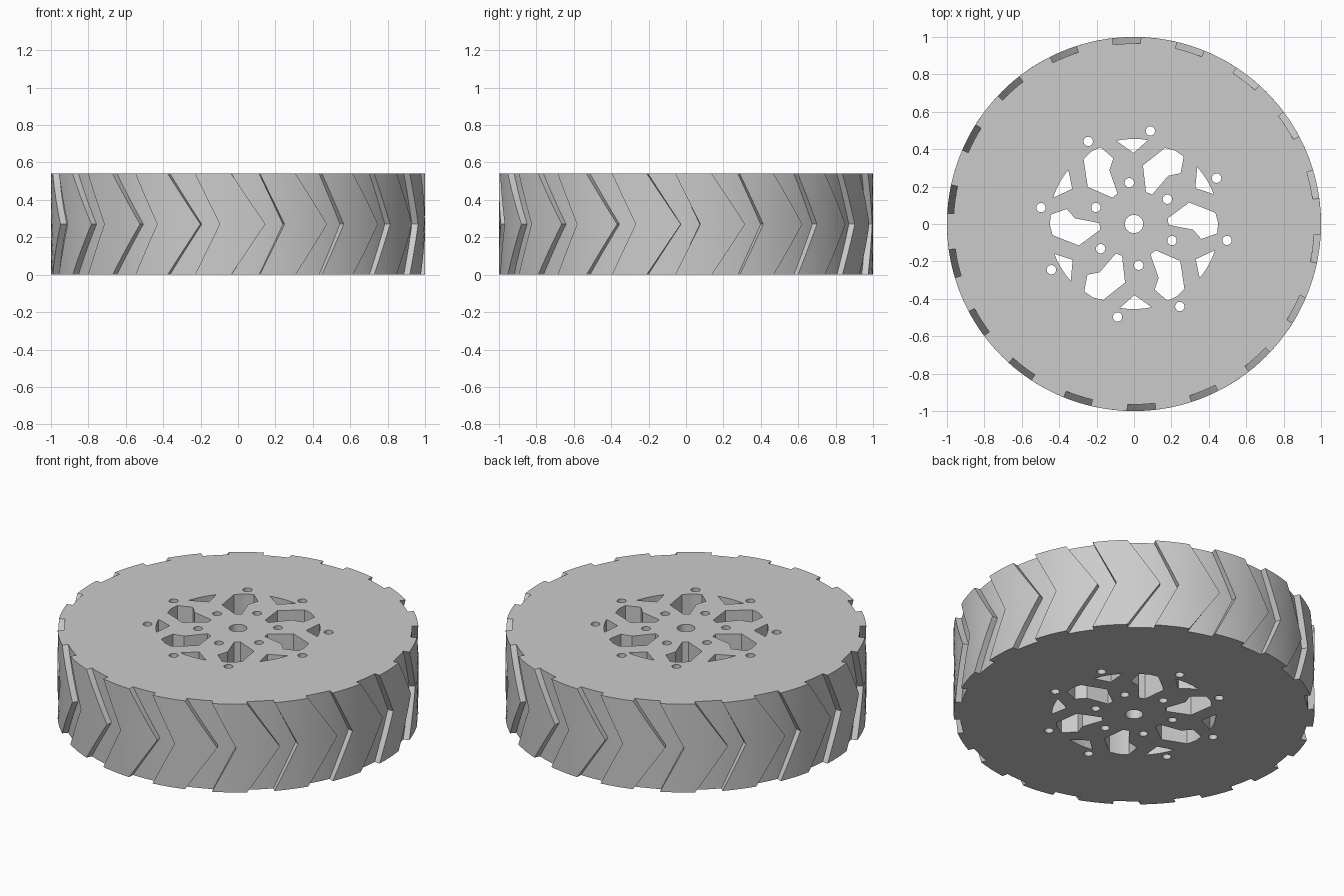
import bpy, bmesh
from math import radians, cos, sin, tau, sqrt
from mathutils import Matrix

if "Cube" in bpy.data.objects:
    bpy.data.objects.remove(bpy.data.objects["Cube"])

HEIGHT, RADIUS, FLOOR = 0.54, 1.0, 0.965
TEETH, ROWS, STEPS = 18, 12, 4

grey = bpy.data.materials.new("rubber grey")
grey.use_nodes = True
grey.diffuse_color = (0.6, 0.6, 0.6, 1)
grey.node_tree.nodes["Principled BSDF"].inputs["Base Color"].default_value = grey.diffuse_color


def make_object(name, bm):
    bmesh.ops.recalc_face_normals(bm, faces=bm.faces)
    mesh = bpy.data.meshes.new(name)
    bm.to_mesh(mesh)
    bm.free()
    mesh.materials.append(grey)
    obj = bpy.data.objects.new(name, mesh)
    bpy.context.collection.objects.link(obj)
    return obj


def tread_outline(z):
    """Toothed ring at one height; grooves lean toward the mid height."""
    lean = 1 - abs(2 * z / HEIGHT - 1)
    start, end = -2.1 + 10.5 * lean, 6.7 + 7.7 * lean
    points = []
    for tooth in range(TEETH):
        base = 270 + tooth * 360 / TEETH
        for r, a, b in ((FLOOR, start, end), (RADIUS, end, start + 360 / TEETH)):
            for i in range(STEPS + 1):
                t = radians(base + a + (b - a) * i / STEPS)
                points.append((r * cos(t), r * sin(t), z))
    return points


def build_wheel():
    bm = bmesh.new()
    rings = [[bm.verts.new(p) for p in tread_outline(HEIGHT * k / ROWS)]
             for k in range(ROWS + 1)]
    for low, high in zip(rings, rings[1:]):
        for i in range(len(low)):
            j = (i + 1) % len(low)
            bm.faces.new((low[i], low[j], high[j], high[i]))
    bm.faces.new(rings[0])
    bm.faces.new(rings[-1])
    return make_object("tread_wheel", bm)


def add_prism(bm, points, angle=0):
    """Vertical cutter through the whole wheel."""
    turn = Matrix.Rotation(radians(angle), 3, "Z")
    face = bm.faces.new([bm.verts.new(turn @ Matrix.Translation((0, 0, -0.1)).translation
                                      + turn.col[0] * x + turn.col[1] * y) for x, y in points])
    top = bmesh.ops.extrude_face_region(bm, geom=[face])["geom"]
    bmesh.ops.translate(bm, vec=(0, 0, HEIGHT + 0.2),
                        verts=[v for v in top if isinstance(v, bmesh.types.BMVert)])


def circle(cx, radius, count=24):
    return [(cx + radius * cos(tau * i / count), radius * sin(tau * i / count))
            for i in range(count)]


def build_cutter():
    bm = bmesh.new()
    window = [(0.18, 0.03), (0.295, 0.115), (0.435, 0.06), (0.45, 0.005),
              (0.445, -0.05), (0.36, -0.08), (0.315, -0.03), (0.185, -0.005)]
    arc_xs = (0.075, 0.035, -0.01, -0.055, -0.095)
    rim_window = [(x, sqrt(0.455 ** 2 - x * x)) for x in arc_xs] + [(-0.002, 0.38)]
    for k in range(6):
        add_prism(bm, window, 60 * k)
        add_prism(bm, rim_window, 60 * k)
        add_prism(bm, circle(0.222, 0.025), 36.5 + 60 * k)
    for k in range(4):
        add_prism(bm, circle(0.505, 0.025), 80 + 90 * k)
        add_prism(bm, circle(0.505, 0.025), 29 + 90 * k)
    add_prism(bm, circle(0, 0.049, 32))
    return make_object("hole_cutter", bm)


# Cut hub windows, bolt holes and axle hole
wheel = build_wheel()
cutter = build_cutter()
holes = wheel.modifiers.new("holes", "BOOLEAN")
holes.operation, holes.solver, holes.object = "DIFFERENCE", "EXACT", cutter
bpy.ops.object.select_all(action="DESELECT")
wheel.select_set(True)
bpy.context.view_layer.objects.active = wheel
bpy.ops.object.modifier_apply(modifier="holes")
bpy.data.objects.remove(cutter)
bpy.ops.object.shade_smooth_by_angle(angle=radians(30))
